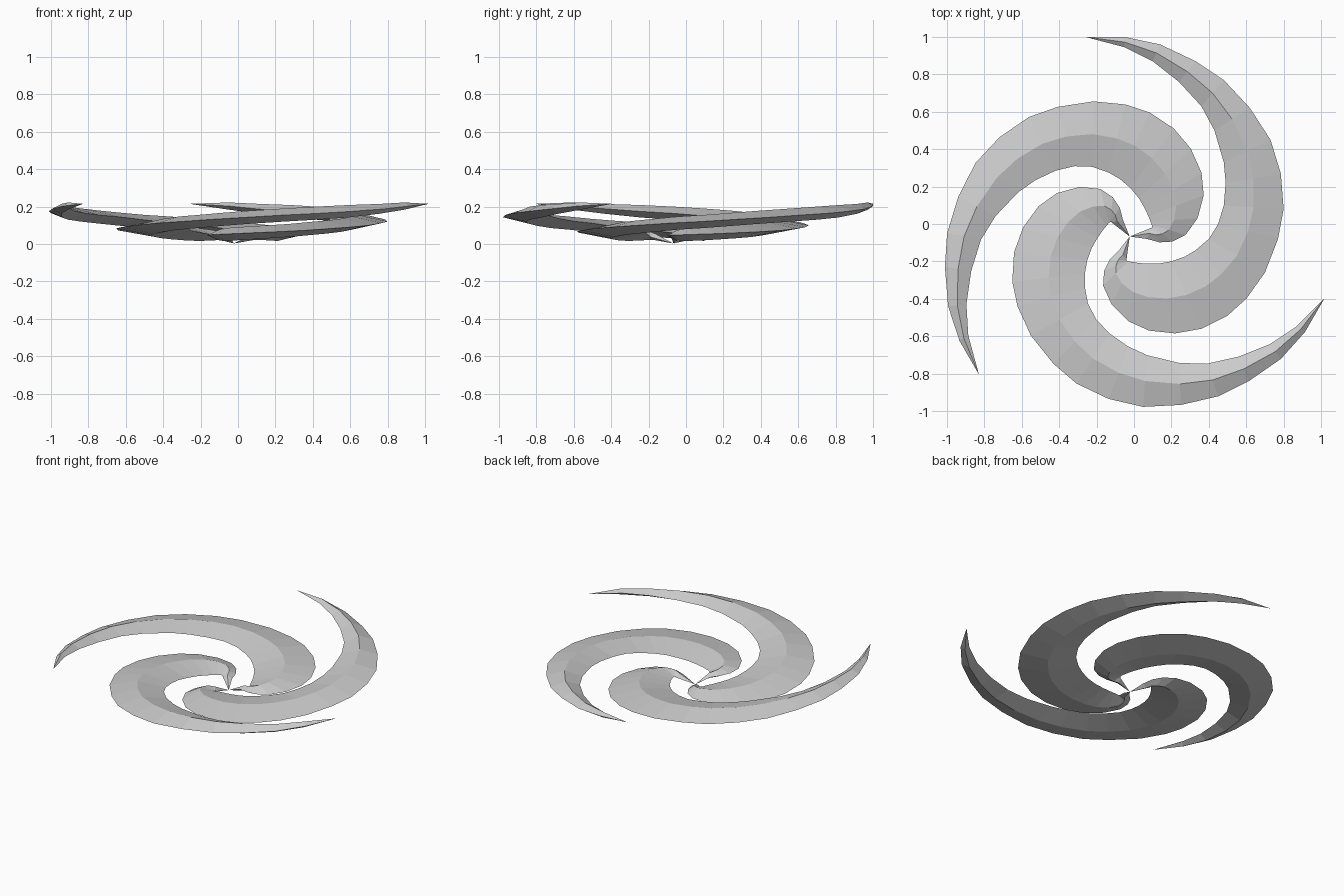
import bpy, bmesh, math
from mathutils import Vector, Matrix

if "Cube" in bpy.data.objects:
    bpy.data.objects.remove(bpy.data.objects["Cube"])

CENTRE = Vector((-0.023, -0.067, 0.0))

# Stations along one arm, tip to hub: outer x, y, inner x, y, edge height
STATIONS = [
    (-.05, 1.0, -.05, .945, .203), (.14, .96, .10, .87, .188),
    (.33, .87, .24, .76, .175), (.48, .77, .36, .63, .165),
    (.62, .62, .43, .50, .155), (.73, .45, .48, .33, .143),
    (.785, .27, .49, .22, .132), (.80, .08, .48, .10, .12),
    (.77, -.08, .45, 0, .112), (.70, -.26, .40, -.08, .10),
    (.60, -.40, .33, -.14, .09), (.50, -.49, .27, -.175, .083),
    (.36, -.56, .20, -.20, .073), (.22, -.585, .13, -.212, .066),
    (.08, -.57, .07, -.212, .06), (-.03, -.52, .02, -.208, .055),
    (-.12, -.43, -.01, -.203, .051), (-.165, -.33, -.03, -.20, .048),
    (-.16, -.25, -.035, -.198, .046), (-.13, -.19, -.04, -.195, .044),
    (-.08, -.14, -.04, -.19, .038),
]


def ridge_height(i):
    """Half thickness of the diamond section, thinner at both ends."""
    return 0.035 * min(1, 0.55 + 0.2 * i, 0.5 + 0.12 * (len(STATIONS) - 1 - i))


def add_arm(name, angle):
    bm = bmesh.new()
    tip = bm.verts.new((-.26, 1.0, .215))
    hub = bm.verts.new((CENTRE.x, CENTRE.y, 0.003))
    rings = []
    for i, (ox, oy, ix, iy, z) in enumerate(STATIONS):
        mx, my, h = (ox + ix) / 2, (oy + iy) / 2, ridge_height(i)
        points = [(ox, oy, z), (mx, my, z + h), (ix, iy, z), (mx, my, z - h)]
        rings.append([bm.verts.new(p) for p in points])
    # Pointed ends and the diamond tube between them
    for k in range(4):
        n = (k + 1) % 4
        bm.faces.new((tip, rings[0][k], rings[0][n]))
        bm.faces.new((hub, rings[-1][n], rings[-1][k]))
        for a, b in zip(rings, rings[1:]):
            bm.faces.new((a[k], b[k], b[n], a[n]))
    bmesh.ops.recalc_face_normals(bm, faces=bm.faces)
    bmesh.ops.rotate(bm, cent=CENTRE, verts=bm.verts,
                     matrix=Matrix.Rotation(angle, 3, 'Z'))
    mesh = bpy.data.meshes.new(name)
    bm.to_mesh(mesh)
    bm.free()
    bpy.context.collection.objects.link(bpy.data.objects.new(name, mesh))


# Three identical spiral arms around the hub
for n in range(3):
    add_arm(f"spiral_arm_{n + 1}", n * math.tau / 3)
